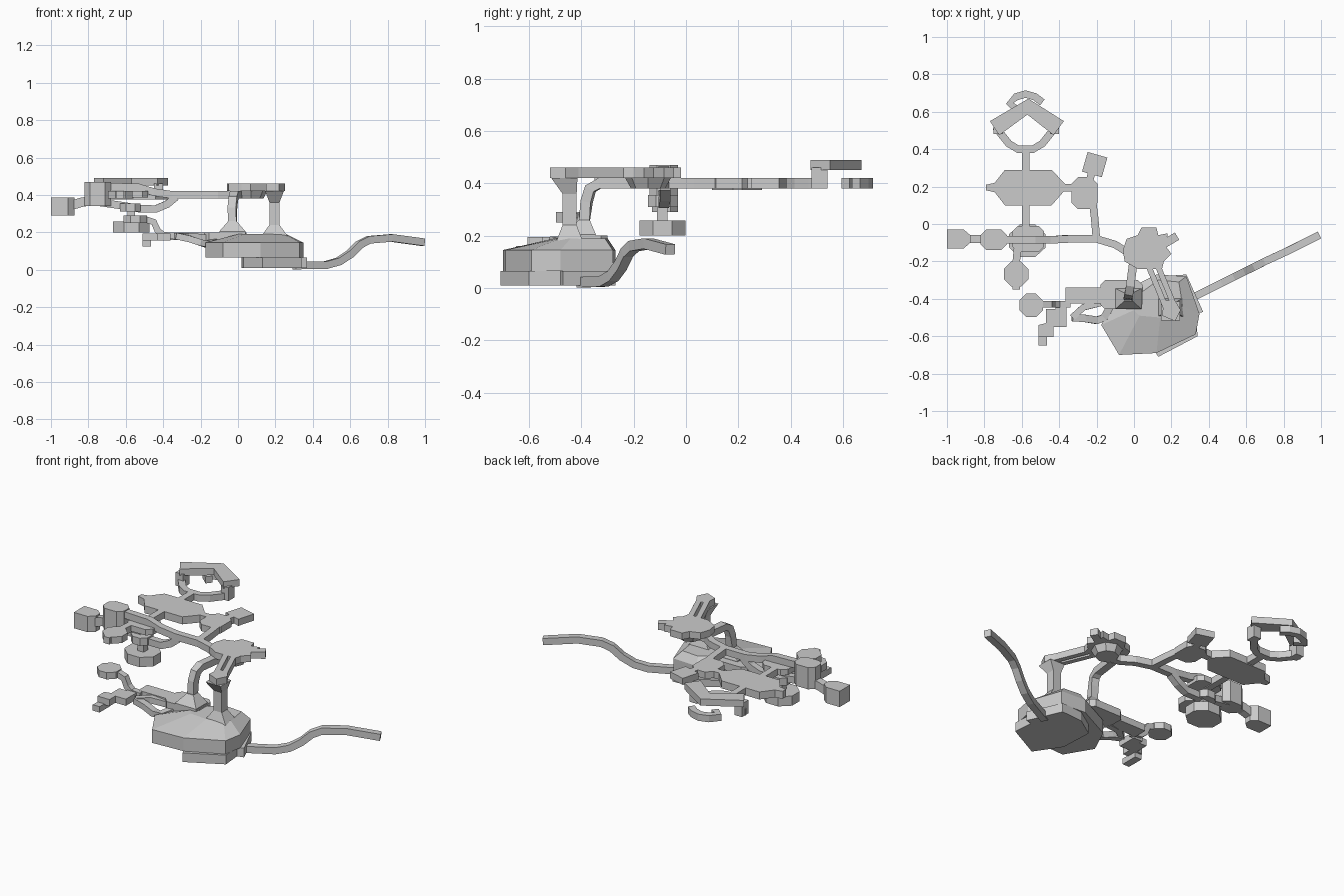
import bpy, bmesh, math
from mathutils import Vector


def finish(name, bm):
    bmesh.ops.recalc_face_normals(bm, faces=bm.faces)
    me = bpy.data.meshes.new(name)
    bm.to_mesh(me)
    bm.free()
    ob = bpy.data.objects.new(name, me)
    bpy.context.collection.objects.link(ob)
    return ob


def loft(name, rings):
    """Skin a list of equal-length 3D rings and cap both ends."""
    bm = bmesh.new()
    vs = [[bm.verts.new(p) for p in r] for r in rings]
    n = len(vs[0])
    for a, b in zip(vs, vs[1:]):
        for i in range(n):
            j = (i + 1) % n
            bm.faces.new((a[i], a[j], b[j], b[i]))
    bm.faces.new(vs[0])
    bm.faces.new(vs[-1])
    return finish(name, bm)


def prism(name, pts, z0, z1):
    return loft(name, [[(x, y, z) for x, y in pts] for z in (z0, z1)])


def box(name, x0, x1, y0, y1, z0, z1, cut=0.0):
    """Box with optional chamfered plan corners."""
    if cut:
        c = cut
        pts = [(x0 + c, y0), (x1 - c, y0), (x1, y0 + c), (x1, y1 - c),
               (x1 - c, y1), (x0 + c, y1), (x0, y1 - c), (x0, y0 + c)]
    else:
        pts = [(x0, y0), (x1, y0), (x1, y1), (x0, y1)]
    return prism(name, pts, z0, z1)


def ngon(name, cx, cy, rx, ry, n, z0, z1):
    k = math.pi / n
    return prism(name, [(cx + rx * math.cos(k + i * 2 * k), cy + ry * math.sin(k + i * 2 * k))
                        for i in range(n)], z0, z1)


def tube(name, path, w=0.04, h=0.04):
    """Square-section sweep along a path."""
    P = [Vector(p) for p in path]
    side, rings = Vector((1, 0, 0)), []
    for i, p in enumerate(P):
        t = (P[min(i + 1, len(P) - 1)] - P[max(i - 1, 0)]).normalized()
        s = Vector((t.y, -t.x, 0))
        if s.length > 0.15:
            side = s.normalized()
        up = side.cross(t).normalized()
        rings.append([p + side * a * w / 2 + up * b * h / 2
                      for a, b in ((-1, -1), (1, -1), (1, 1), (-1, 1))])
    return loft(name, rings)


def column(name, cx, cy, sections):
    """Square pillar from (z, half x, half y, y shift) sections."""
    loft(name, [[(cx + a * hx, cy + dy + b * hy, z) for a, b in
                 ((-1, -1), (1, -1), (1, 1), (-1, 1))] for z, hx, hy, dy in sections])


# main chamber: slab under a sloping-topped body
prism("lower_slab", [(.02, -.36), (.14, -.28), (.28, -.27), (.37, -.47), (.33, -.48),
                     (.34, -.6), (.13, -.71), (.03, -.56)], .01, .065)
body = [(-.175, -.54), (-.08, -.70), (.12, -.69), (.33, -.59), (.35, -.48),
        (.28, -.28), (.12, -.27), (-.1, -.38)]
roof = [(0, -.46), (.03, -.49), (.14, -.50), (.24, -.48), (.26, -.44),
        (.24, -.31), (.13, -.30), (.02, -.38)]
loft("main_chamber", [[(x, y, .065) for x, y in body], [(x, y, .145) for x, y in body],
                      [(x, y, .19) for x, y in roof]])

# long entry tunnel
tube("entry_tunnel", [(.30, -.40, .022), (.47, -.315, .025), (.54, -.28, .045), (.60, -.25, .085),
                      (.65, -.226, .135), (.70, -.20, .16), (.82, -.145, .17), (.99, -.06, .147)])

# right pillar with cap and bridges to the high hall
column("right_pillar", .195, -.445, [(.18, .07, .05, 0), (.24, .027, .027, 0), (.36, .027, .027, 0),
                                     (.42, .05, .05, -.02)])
prism("pillar_cap", [(.15, -.49), (.22, -.52), (.25, -.46), (.22, -.41), (.16, -.41)], .42, .46)
for i, (a, b) in enumerate([((.08, -.23), (.18, -.47)), ((.13, -.23), (.22, -.45))]):
    tube(f"bridge_{i}", [(*a, .44), (*b, .44)], .03)

# high hall with lobed outline, bowl and side stub
prism("high_hall", [(-.06, -.14), (-.04, -.08), (.02, -.06), (.04, -.02), (.12, -.02), (.13, -.06),
                    (.18, -.05), (.17, -.12), (.2, -.16), (.16, -.20), (.15, -.24), (.02, -.24),
                    (-.05, -.20)], .42, .46)
loft("hall_bowl", [[(.07 + r * math.cos(i * math.pi / 4), -.145 + r * math.sin(i * math.pi / 4), z)
                    for i in range(8)] for z, r in ((.38, .065), (.425, .09))])
tube("hall_stub", [(.12, -.13, .44), (.23, -.065, .44)], .045)

# left pillar bending into the trunk passage
column("left_pillar_foot", -.03, -.40, [(.185, .07, .055, 0), (.205, .07, .055, 0),
                                        (.26, .022, .022, .01)])
tube("left_pillar", [(-.03, -.39, .24), (-.03, -.38, .33), (-.025, -.365, .38), (-.02, -.33, .40),
                     (0, -.18, .40)], .045)
tube("trunk_passage", [(.03, -.16, .40), (-.03, -.155, .40), (-.10, -.11, .40), (-.20, -.08, .40),
                       (-.35, -.08, .40), (-.45, -.085, .415), (-.53, -.085, .44),
                       (-.72, -.085, .445)])
tube("low_branch", [(-.33, -.08, .39), (-.38, -.08, .35), (-.44, -.085, .325), (-.52, -.085, .325),
                    (-.60, -.085, .34), (-.74, -.085, .36)])

# far left rooms
box("west_room", -.82, -.68, -.14, -.03, .34, .47, .03)
box("west_hall", -.65, -.48, -.15, -.01, .385, .42, .03)
tube("west_link", [(-.78, -.08, .37), (-.84, -.08, .36), (-.92, -.08, .335)], .045, .05)
prism("west_end_room", [(-1, -.13), (-.91, -.13), (-.875, -.10), (-.875, -.06), (-.91, -.03),
                        (-1, -.03)], .29, .385)
tube("south_stem", [(-.62, -.10, .40), (-.63, -.21, .40)])
box("south_room", -.695, -.565, -.335, -.20, .38, .42, .04)
box("south_nub", -.65, -.61, -.35, -.33, .38, .42)

# hanging disc room beneath
ngon("hanging_disc", -.57, -.09, .105, .095, 8, .20, .258)
tube("hanging_stem", [(-.57, -.09, .25), (-.57, -.09, .33)])
box("hanging_collar", -.63, -.52, -.145, -.03, .31, .355, .03)

# north rooms
tube("north_stem", [(-.58, -.08, .40), (-.58, .40, .40)])
prism("north_hall", [(-.69, .10), (-.44, .10), (-.37, .18), (-.37, .215), (-.44, .29), (-.69, .29),
                     (-.745, .22), (-.79, .21), (-.79, .18), (-.745, .17)], .375, .42)
tube("north_link", [(-.40, .195, .40), (-.30, .195, .40)])
tube("east_stem", [(-.20, -.09, .40), (-.21, .03, .40), (-.22, .11, .40)])
box("east_room", -.335, -.195, .08, .25, .38, .42, .035)
tube("east_neck", [(-.24, .22, .40), (-.22, .30, .40)])
tube("east_end_room", [(-.225, .265, .40), (-.195, .37, .40)], .11)

# north ring passage and raised chevron room
ring = [(-.62, .61), (-.665, .645), (-.63, .68), (-.58, .695), (-.53, .68), (-.49, .65)]
tube("ring_top", [(x, y, .40) for x, y in ring])
tube("ring_bottom", [(x, y, .40) for x, y in ((-.74, .52), (-.71, .48), (-.67, .43), (-.62, .40),
                                              (-.54, .40), (-.49, .43), (-.45, .48), (-.42, .52))])
prism("raised_chevron", [(-.77, .55), (-.72, .475), (-.57, .585), (-.43, .475), (-.375, .55),
                         (-.565, .67)], .45, .49)
for x in (-.725, -.425):
    box("chevron_post", x - .025, x + .025, .48, .54, .38, .46)

# low south-west wing
box("wing_hall", -.18, .045, -.455, -.30, .155, .20, .025)
box("wing_passage", -.365, -.17, -.425, -.34, .16, .20)
tube("wing_stem", [(-.34, -.43, .18), (-.40, -.43, .185), (-.43, -.43, .21), (-.45, -.43, .255),
                   (-.50, -.43, .27)], .035, .035)
ngon("wing_disc", -.55, -.435, .068, .068, 8, .25, .29)
prism("wing_steps", [(-.36, -.43), (-.36, -.55), (-.43, -.55), (-.43, -.605), (-.51, -.605),
                     (-.51, -.54), (-.47, -.53), (-.47, -.455), (-.42, -.455), (-.42, -.43)],
      .155, .195)
box("wing_tip", -.51, -.465, -.65, -.545, .125, .16)
tube("wing_loop", [(-.12, -.43, .15), (-.16, -.50, .135), (-.20, -.515, .145), (-.26, -.505, .165),
                   (-.33, -.50, .18)], .04, .035)
tube("wing_loop_inner", [(-.33, -.50, .18), (-.27, -.445, .18), (-.17, -.42, .17)], .035, .035)
